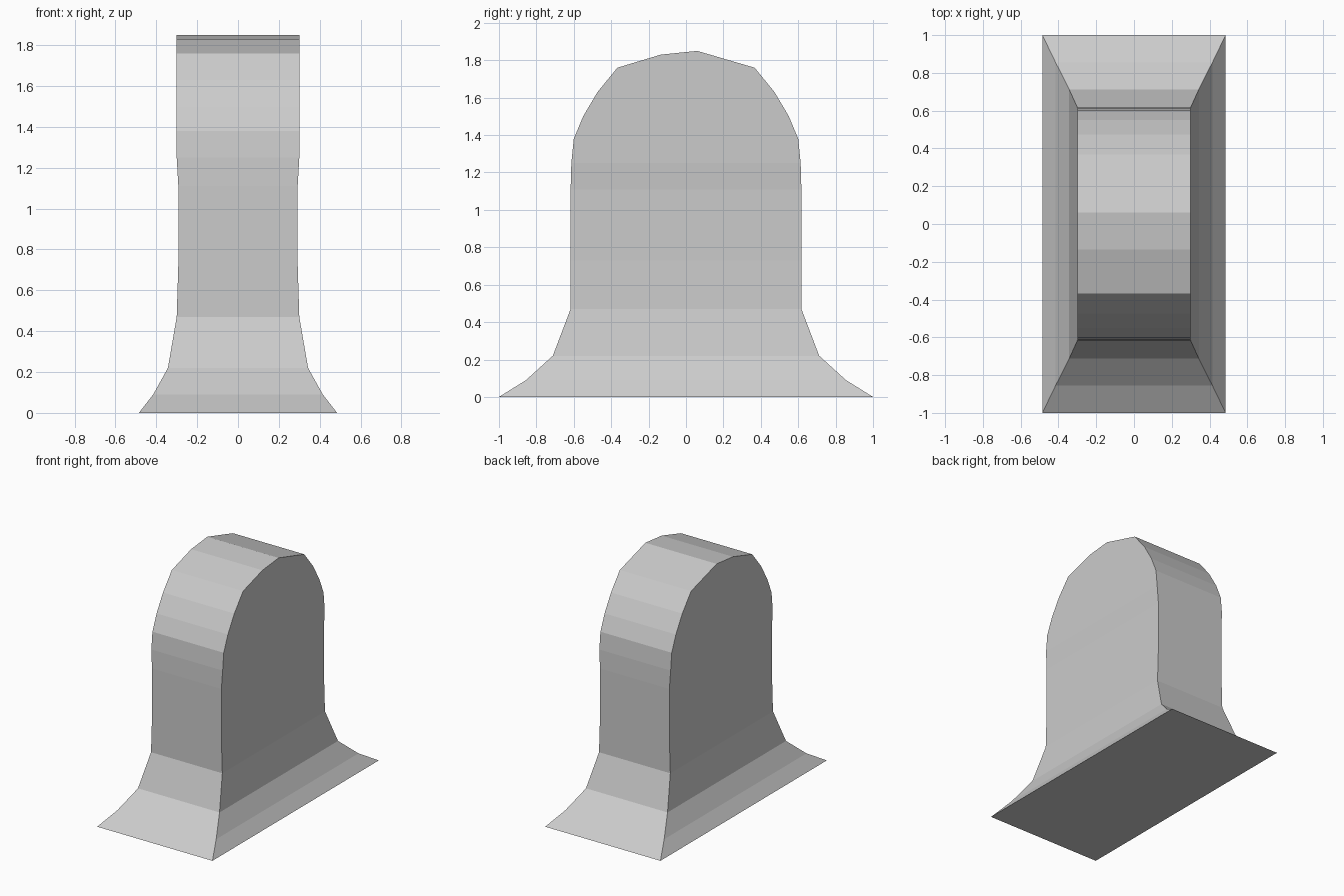
import bpy, bmesh

if "Cube" in bpy.data.objects:
    bpy.data.objects.remove(bpy.data.objects["Cube"])

# Levels of the tapering body: z, half width in x, half depth in y
LEVELS = [
    (0.00, 0.485, 1.00), (0.09, 0.415, 0.855), (0.22, 0.343, 0.712),
    (0.47, 0.30, 0.617), (0.73, 0.292, 0.617), (1.11, 0.292, 0.617),
    (1.25, 0.30, 0.613), (1.38, 0.30, 0.60), (1.50, 0.30, 0.55),
    (1.63, 0.30, 0.473), (1.76, 0.30, 0.367),
]
# Ridge lines of the slightly lopsided crown: y, z
CROWN = [(-0.135, 1.83), (0.06, 1.85)]

bm = bmesh.new()

# Flared foot and upright slab, lofted from rectangles
rings = []
for z, hx, hy in LEVELS:
    rings.append([bm.verts.new((sx * hx, sy * hy, z))
                  for sx, sy in ((-1, -1), (1, -1), (1, 1), (-1, 1))])
bm.faces.new(rings[0][::-1])
for low, high in zip(rings, rings[1:]):
    for i in range(4):
        j = (i + 1) % 4
        bm.faces.new((low[i], low[j], high[j], high[i]))

# Crown closing the top
a, b, c, d = rings[-1]
left = [a] + [bm.verts.new((-0.30, y, z)) for y, z in CROWN] + [d]
right = [b] + [bm.verts.new((0.30, y, z)) for y, z in CROWN] + [c]
for i in range(len(left) - 1):
    bm.faces.new((left[i], right[i], right[i + 1], left[i + 1]))
bm.faces.new(left)
bm.faces.new(right[::-1])
bmesh.ops.recalc_face_normals(bm, faces=bm.faces)

mesh = bpy.data.meshes.new("headstone")
bm.to_mesh(mesh)
bm.free()
bpy.context.collection.objects.link(bpy.data.objects.new("headstone", mesh))
